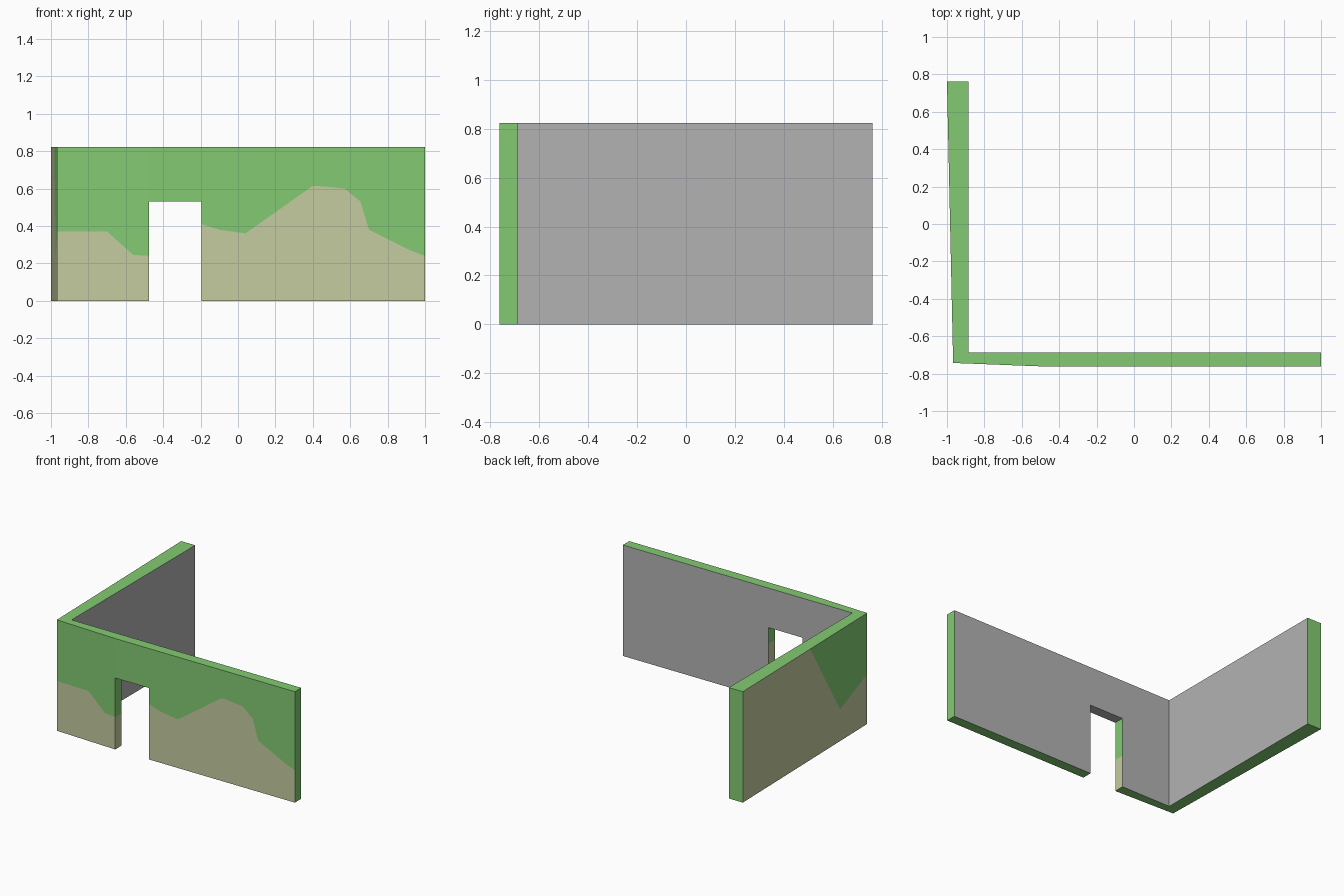
import bpy, bmesh

if "Cube" in bpy.data.objects:
    bpy.data.objects.remove(bpy.data.objects["Cube"])

H = 0.823                      # wall height
DL, DR, DH = -0.475, -0.195, 0.53   # doorway left, right, height
YF, YI = -0.762, -0.687        # front wall: outer and inner y
XI, YB = -0.885, 0.762         # side wall: inner x and back end
CX, CY = -0.967, -0.743        # slightly skewed outer corner
JL, JR = 0.24, 0.41            # colour split height on the door jambs
GREEN, TAN, GREY = 0, 1, 2


def paint(name, rgb):
    m = bpy.data.materials.new(name)
    m.diffuse_color = (*rgb, 1)
    m.use_nodes = True
    m.node_tree.nodes["Principled BSDF"].inputs["Base Color"].default_value = m.diffuse_color
    return m


bm = bmesh.new()


def face(mat, pts):
    f = bm.faces.new([bm.verts.new(p) for p in pts])
    f.material_index = mat


def split_panel(line, low, high):
    """Tan face below the paint line, green face above it."""
    face(TAN, line + low)
    face(GREEN, line + high)


def front(pts):
    return [(x, YF, z) for x, z in pts]


# Front face left of the doorway (slightly angled)
def left_y(x):
    return CY + (YF - CY) * (x - CX) / (DL - CX)

line = [(x, left_y(x), z) for x, z in
        [(CX, 0.37), (-0.70, 0.37), (-0.56, 0.245), (DL, JL)]]
split_panel(line, [(DL, YF, 0), (CX, CY, 0)],
            [(DL, YF, DH), (DL, YF, H), (CX, CY, H)])

# Front face over and right of the doorway
line = front([(DR, JR), (-0.1, 0.38), (0.04, 0.36), (0.40, 0.615),
              (0.47, 0.61), (0.57, 0.60), (0.655, 0.53), (0.70, 0.38),
              (0.92, 0.27), (1, 0.24)])
split_panel(line, front([(1, 0), (DR, 0)]),
            front([(1, H), (DL, H), (DL, DH), (DR, DH)]))


# Outer face of the side wall
def side(y, z):
    return (CX + (-1 - CX) * (y - CY) / (YB - CY), y, z)

line = [side(CY, 0.37), side(-0.415, 0.235), side(-0.054, H)]
split_panel(line, [side(YB, H), side(YB, 0), side(CY, 0)], [side(CY, H)])

# Doorway jambs and lintel
for x, z in ((DL, JL), (DR, JR)):
    split_panel([(x, YF, z), (x, YI, z)], [(x, YI, 0), (x, YF, 0)],
                [(x, YI, DH), (x, YF, DH)])
face(GREY, [(DL, YF, DH), (DR, YF, DH), (DR, YI, DH), (DL, YI, DH)])

# Inner faces
face(GREY, [(x, YI, z) for x, z in
            [(XI, 0), (DL, 0), (DL, JL), (DL, DH), (DR, DH), (DR, JR),
             (DR, 0), (1, 0), (1, H), (XI, H)]])
face(GREY, [(XI, YI, 0), (XI, YI, H), (XI, YB, H), (XI, YB, 0)])

# Wall ends
face(GREEN, [(1, YF, 0), (1, YI, 0), (1, YI, H), (1, YF, H), (1, YF, 0.24)])
face(GREEN, [(-1, YB, 0), (XI, YB, 0), (XI, YB, H), (-1, YB, H)])

# Top and underside
face(GREEN, [(x, y, H) for x, y in
             [(-1, YB), side(-0.054, H)[:2], (CX, CY), (DL, YF), (1, YF),
              (1, YI), (XI, YI), (XI, YB)]])
face(GREEN, [(x, y, 0) for x, y in
             [(-1, YB), (CX, CY), (DL, YF), (DL, YI), (XI, YI), (XI, YB)]])
face(GREEN, [(DR, YF, 0), (1, YF, 0), (1, YI, 0), (DR, YI, 0)])

# Weld into one closed solid
bmesh.ops.remove_doubles(bm, verts=bm.verts, dist=1e-4)
bmesh.ops.recalc_face_normals(bm, faces=bm.faces)
mesh = bpy.data.meshes.new("corner_wall")
bm.to_mesh(mesh)
bm.free()
for m in (paint("green_paint", (0.23, 0.60, 0.17)),
          paint("tan_plaster", (0.56, 0.60, 0.35)),
          paint("grey_inside", (0.45, 0.45, 0.45))):
    mesh.materials.append(m)
bpy.context.collection.objects.link(bpy.data.objects.new("corner_wall", mesh))
